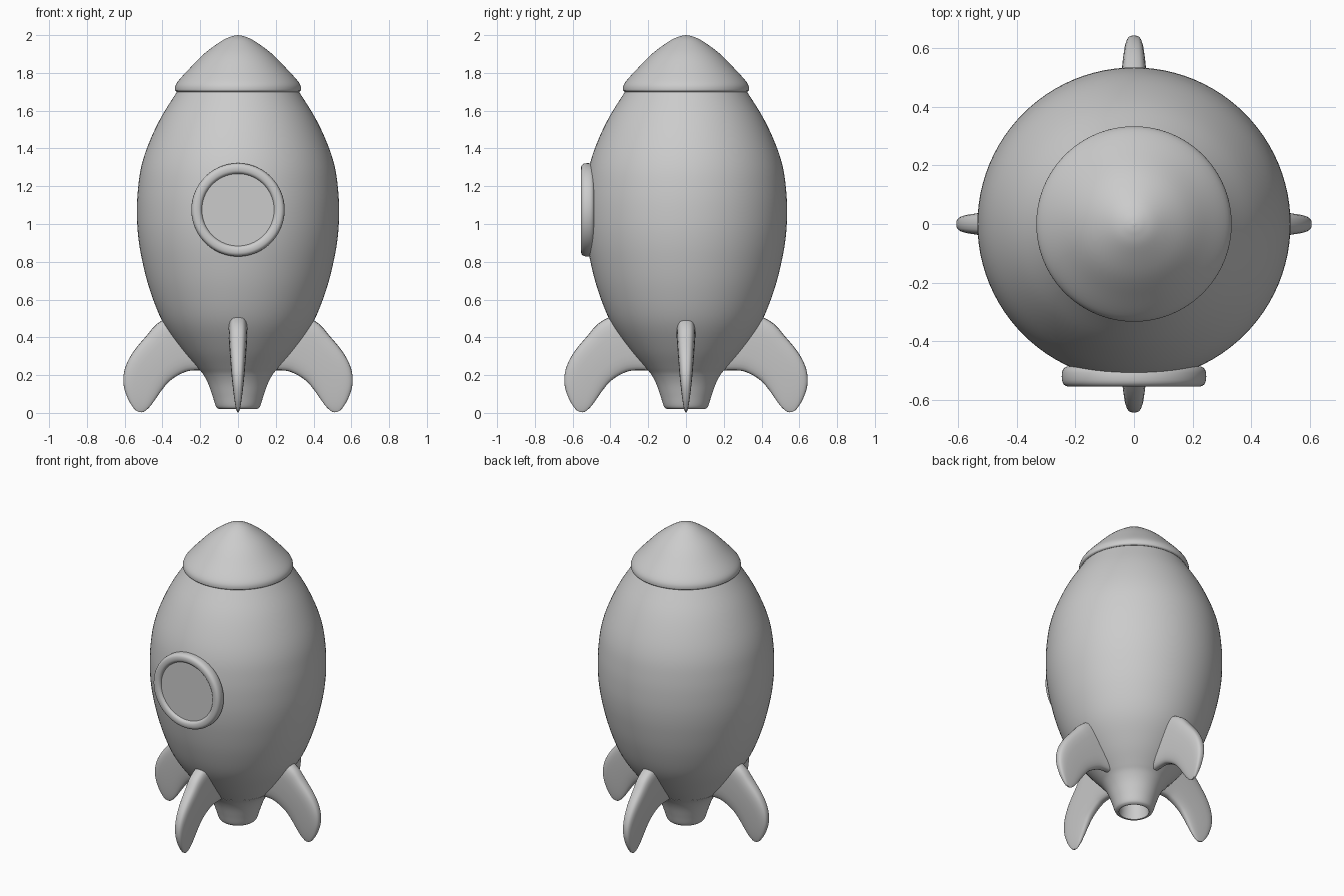
import bpy, bmesh, math
from mathutils import Vector, Matrix

if "Cube" in bpy.data.objects:
    bpy.data.objects.remove(bpy.data.objects["Cube"])


def curve(points, steps=5):
    """Catmull-Rom interpolation through control points."""
    pts = [Vector(p) for p in points]
    pts = [2 * pts[0] - pts[1]] + pts + [2 * pts[-1] - pts[-2]]
    out = []
    for a, b, c, d in zip(pts, pts[1:], pts[2:], pts[3:]):
        for i in range(steps):
            t = i / steps
            out.append(0.5 * (2 * b + (c - a) * t + (2 * a - 5 * b + 4 * c - d) * t * t
                              + (3 * b - a - 3 * c + d) * t ** 3))
    return out + [pts[-2]]


def superellipse(n, power):
    for i in range(n):
        a = 2 * math.pi * i / n
        c, s = math.cos(a), math.sin(a)
        yield (math.copysign(abs(c) ** (2 / power), c),
               math.copysign(abs(s) ** (2 / power), s))


def skin(name, rings, matrix=Matrix(), loop=False, angle=40):
    """Bridge equal rings of points into a smooth shaded object."""
    bm = bmesh.new()
    rows = [[bm.verts.new(matrix @ Vector(p)) for p in ring] for ring in rings]
    n = len(rows[0])
    for a, b in zip(rows, rows[1:] + rows[:1] if loop else rows[1:]):
        for i in range(n):
            j = (i + 1) % n
            bm.faces.new((a[i], a[j], b[j], b[i]))
    if not loop:
        bm.faces.new(rows[0])
        bm.faces.new(rows[-1])
    bmesh.ops.remove_doubles(bm, verts=bm.verts, dist=1e-5)
    bmesh.ops.recalc_face_normals(bm, faces=bm.faces)
    mesh = bpy.data.meshes.new(name)
    bm.to_mesh(mesh)
    bm.free()
    ob = bpy.data.objects.new(name, mesh)
    bpy.context.collection.objects.link(ob)
    bpy.ops.object.select_all(action='DESELECT')
    ob.select_set(True)
    bpy.context.view_layer.objects.active = ob
    bpy.ops.object.shade_smooth_by_angle(angle=math.radians(angle))
    return ob


def lathe(name, profile, segments=96, **kw):
    rings = [[(r * math.cos(2 * math.pi * i / segments),
               r * math.sin(2 * math.pi * i / segments), z) for i in range(segments)]
             for r, z in profile]
    return skin(name, rings, **kw)


# Egg-shaped hull
lathe("hull", curve([(.20, .225), (.30, .34), (.40, .485), (.468, .655), (.51, .82),
                     (.53, .95), (.535, 1.07), (.53, 1.18), (.513, 1.3), (.475, 1.42),
                     (.41, 1.56), (.32, 1.705)]))

# Nose cone with a rounded lip
lathe("nose_cone", [(.30, 1.70)] + curve([(.325, 1.70), (.334, 1.712), (.322, 1.75),
      (.255, 1.825), (.175, 1.905), (.085, 1.97), (.035, 1.993), (0, 2.0)]))

# Hollow exhaust nozzle
lathe("nozzle", [(.15, .25)] + curve([(.215, .24), (.185, .205), (.158, .155),
      (.135, .09), (.117, .035), (.102, .02)]) + [(.09, .02), (.085, .12), (0, .12)])

# Porthole frame and glass, facing the front
to_front = Matrix.Translation((0, 0, 1.075)) @ Matrix.Rotation(math.pi / 2, 4, 'X')
lathe("porthole_frame", [(.218 + .029 * u, .521 + .035 * v) for u, v in superellipse(24, 2.6)],
      matrix=to_front, loop=True, angle=60)
lathe("porthole_glass", [(.2, .50), (.2, .538)], matrix=to_front)

# Fins: paired outer and inner edge points from the root to the tip
outer = curve([(.25, .56), (.41, .485), (.485, .408), (.56, .315), (.60, .23),
               (.606, .15), (.583, .075), (.55, .022), (.53, .007)])
inner = curve([(.10, .222), (.235, .225), (.30, .208), (.36, .17), (.40, .125),
               (.432, .08), (.465, .035), (.495, .008), (.512, .003)])


def fin_section(o, i, shift):
    mid, half = (o + i) / 2, (o - i) / 2
    ring = []
    for u, v in superellipse(28, 3.2):
        p = mid + half * u
        width = .055 * (min(max(p.y, .003), .5) / .48) ** .55
        ring.append((p.x + shift, width * v, max(p.y, 0)))
    return ring


for k, side in enumerate(("right", "back", "left", "front")):
    shift = .037 if k % 2 else 0
    skin(side + "_fin", [fin_section(o, i, shift) for o, i in zip(outer, inner)],
         matrix=Matrix.Rotation(k * math.pi / 2, 4, 'Z'), angle=60)
